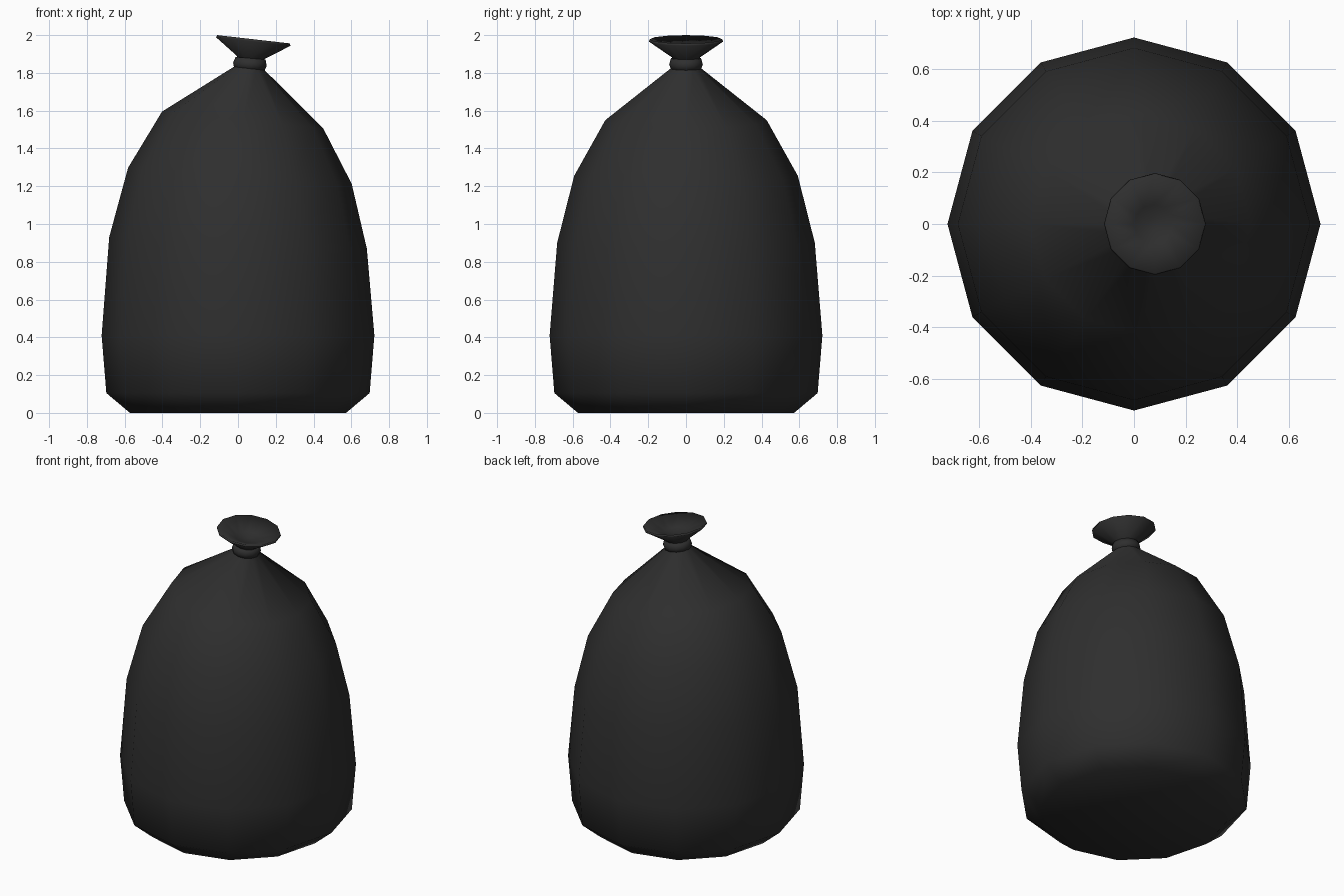
import bpy, bmesh, math

if "Cube" in bpy.data.objects:
    bpy.data.objects.remove(bpy.data.objects["Cube"])

SIDES = 12

mat = bpy.data.materials.new("black plastic")
mat.diffuse_color = (0.028, 0.028, 0.028, 1)
mat.use_nodes = True
mat.node_tree.nodes["Principled BSDF"].inputs["Base Color"].default_value = mat.diffuse_color


def lathe(name, rings, cap_start=False, cap_end=False, closed=False):
    """Loft of tilted rings: (centre x, centre z, radius, slope along x)."""
    bm = bmesh.new()
    loops = []
    for cx, cz, r, slope in rings:
        loop = []
        for i in range(SIDES):
            a = 2 * math.pi * i / SIDES
            dx = r * math.cos(a)
            loop.append(bm.verts.new((cx + dx, r * math.sin(a), cz + slope * dx)))
        loops.append(loop)
    pairs = list(zip(loops, loops[1:]))
    if closed:
        pairs.append((loops[-1], loops[0]))
    for lo, hi in pairs:
        for i in range(SIDES):
            j = (i + 1) % SIDES
            bm.faces.new((lo[i], lo[j], hi[j], hi[i]))
    if cap_start:
        bm.faces.new(loops[0][::-1])
    if cap_end:
        bm.faces.new(loops[-1])
    bmesh.ops.recalc_face_normals(bm, faces=bm.faces)
    for f in bm.faces:
        f.smooth = True
    me = bpy.data.meshes.new(name)
    bm.to_mesh(me)
    bm.free()
    me.materials.append(mat)
    ob = bpy.data.objects.new(name, me)
    bpy.context.collection.objects.link(ob)
    return ob


# Filled sack, leaning slightly towards +x at the shoulder
lathe("bag_body", [
    (0, 0, 0.572, 0),
    (0, 0.105, 0.697, 0),
    (0, 0.41, 0.722, 0),
    (0, 0.90, 0.682, -0.044),
    (0.01, 1.255, 0.592, -0.072),
    (0.025, 1.55, 0.427, -0.106),
    (0.06, 1.826, 0.078, -0.11),
    (0.068, 1.88, 0.07, -0.11),
], cap_start=True, cap_end=True)

# Tie around the neck: a tilted ring with a rounded section
tie = []
for k in range(6):
    a = 2 * math.pi * k / 6
    z = 0.036 * math.sin(a)
    tie.append((0.063 + 0.11 * z, 1.846 + z, 0.07 + 0.019 * math.cos(a), -0.09))
lathe("neck_tie", tie, closed=True)

# Flared open top with a thin rim and a hollow inside
lathe("bag_mouth", [
    (0.066, 1.86, 0.068, -0.11),
    (0.068, 1.882, 0.074, -0.11),
    (0.081, 1.966, 0.197, -0.114),
    (0.082, 1.978, 0.192, -0.114),
    (0.076, 1.925, 0.075, -0.114),
    (0.073, 1.912, 0.02, -0.114),
], cap_start=True, cap_end=True)
